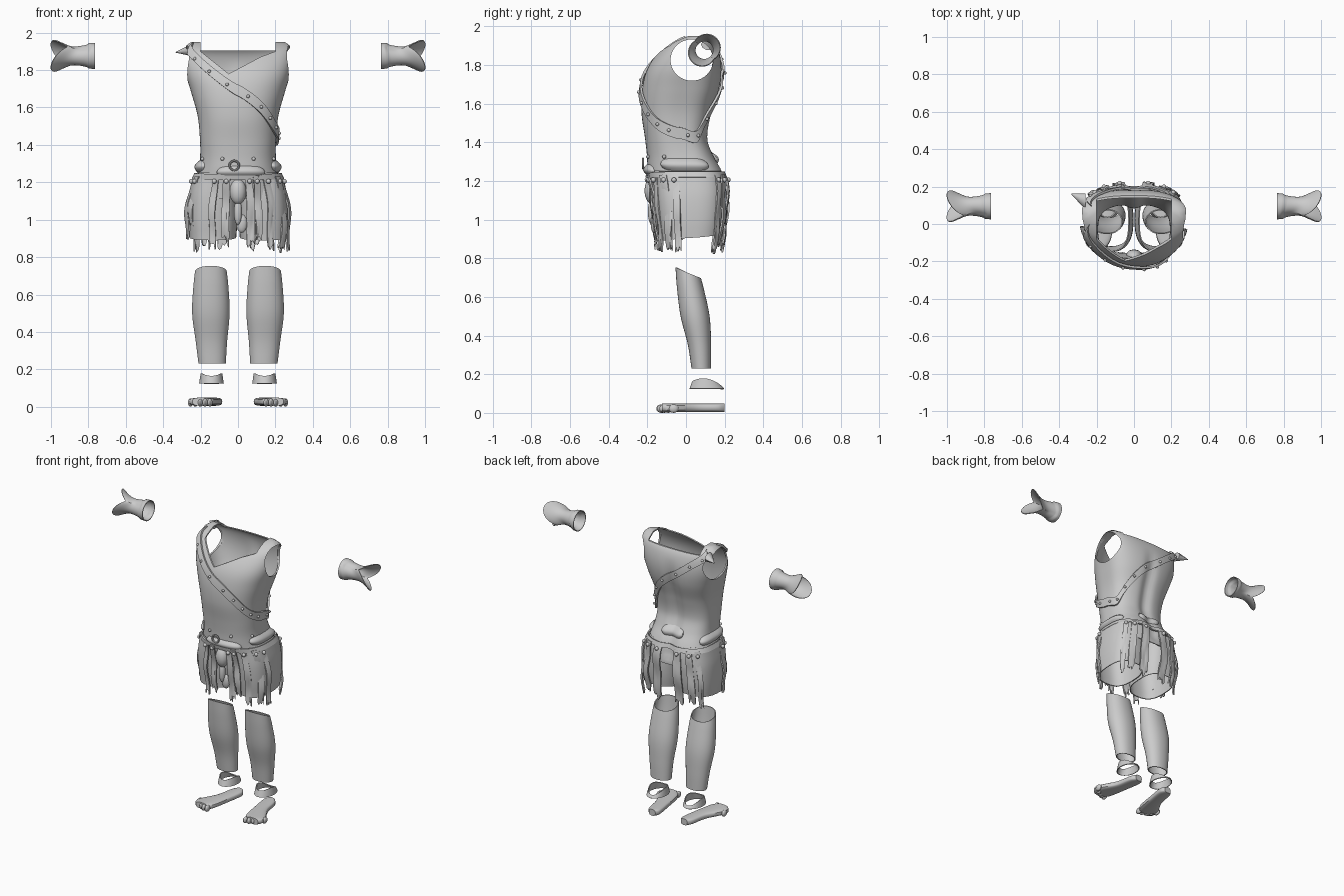
import bpy, bmesh, random
from math import sin, cos, pi, radians, exp
from mathutils import Matrix, Vector

random.seed(4)
if "Cube" in bpy.data.objects:
    bpy.data.objects.remove(bpy.data.objects["Cube"])

GREY = bpy.data.materials.new("plain grey")
GREY.use_nodes = True
GREY.diffuse_color = (0.6, 0.6, 0.6, 1)
GREY.node_tree.nodes["Principled BSDF"].inputs["Base Color"].default_value = (0.6, 0.6, 0.6, 1)


def curve(rows, k):
    """Smooth interpolation of table rows keyed by their first value."""
    k = min(max(k, rows[0][0]), rows[-1][0])
    i = 0
    while i < len(rows) - 2 and k > rows[i + 1][0]:
        i += 1
    a, b = rows[i], rows[i + 1]
    p, n = rows[max(i - 1, 0)], rows[min(i + 2, len(rows) - 1)]
    d = b[0] - a[0]
    s = (k - a[0]) / d
    out = []
    for c in range(1, len(a)):
        m0 = (b[c] - p[c]) / (b[0] - p[0]) * d
        m1 = (n[c] - a[c]) / (n[0] - a[0]) * d
        out.append(a[c] * (1 + 2 * s) * (1 - s) ** 2 + m0 * s * (1 - s) ** 2
                   + b[c] * s * s * (3 - 2 * s) + m1 * s * s * (s - 1))
    return out


def power(v, p):
    return abs(v) ** p * (1 if v >= 0 else -1)


def finish(name, bm, thick=0, outward=False, mirror=False, cutters=()):
    mesh = bpy.data.meshes.new(name)
    bm.to_mesh(mesh)
    bm.free()
    ob = bpy.data.objects.new(name, mesh)
    bpy.context.scene.collection.objects.link(ob)
    mesh.materials.append(GREY)
    if thick:
        m = ob.modifiers.new("thickness", "SOLIDIFY")
        m.thickness, m.offset = thick, 1 if outward else -1
    for c in cutters:
        m = ob.modifiers.new("cut", "BOOLEAN")
        m.object, m.operation, m.solver = c, "DIFFERENCE", "EXACT"
    if mirror:
        m = ob.modifiers.new("mirror", "MIRROR")
        m.use_mirror_merge = False
    bpy.ops.object.select_all(action="DESELECT")
    ob.select_set(True)
    bpy.context.view_layer.objects.active = ob
    for m in list(ob.modifiers):
        bpy.ops.object.modifier_apply(modifier=m.name)
    bpy.ops.object.shade_smooth_by_angle(angle=radians(40))
    return ob


def sheet(name, nu, nv, func, wrap=False, caps=(), **kw):
    """Grid surface from func(u, v), optionally closed around u and capped."""
    bm = bmesh.new()
    cols = nu if wrap else nu + 1
    g = [[bm.verts.new(func(i / nu, j / nv)) for i in range(cols)] for j in range(nv + 1)]
    for j in range(nv):
        for i in range(nu):
            k = (i + 1) % cols
            bm.faces.new((g[j][i], g[j][k], g[j + 1][k], g[j + 1][i]))
    for c in caps:
        bm.faces.new(g[c] if c else g[c][::-1])
    if len(caps) == 2:
        bmesh.ops.recalc_face_normals(bm, faces=bm.faces)
    return finish(name, bm, **kw)


def blobs(name, items, mirror=False):
    """Several ellipsoids (centre, radii) in one object."""
    bm = bmesh.new()
    for c, r in items:
        bmesh.ops.create_uvsphere(bm, u_segments=12, v_segments=8, radius=1,
                                  matrix=Matrix.Translation(c) @ Matrix.Diagonal((*r, 1)))
    return finish(name, bm, mirror=mirror)


def prism(name, pts, y0, y1):
    bm = bmesh.new()
    f = bm.faces.new([bm.verts.new((x, y0, z)) for x, z in pts])
    r = bmesh.ops.extrude_face_region(bm, geom=[f])
    for v in r["geom"]:
        if isinstance(v, bmesh.types.BMVert):
            v.co.y = y1
    bmesh.ops.recalc_face_normals(bm, faces=bm.faces)
    return finish(name, bm)


# Body sections: height, half width, front, back
BODY = [(0.82, .265, -.145, .175), (1.0, .272, -.16, .2), (1.1, .262, -.17, .208),
        (1.2, .24, -.185, .205), (1.26, .215, -.198, .185), (1.33, .203, -.202, .145),
        (1.42, .203, -.212, .115), (1.55, .215, -.23, .135), (1.68, .25, -.226, .175),
        (1.78, .28, -.2, .185), (1.87, .294, -.14, .17), (1.92, .288, -.08, .14),
        (1.95, .25, 0, .09)]


def body(deg, z, off=0):
    hw, yf, yb = curve(BODY, z)
    t = radians(deg)
    c, s = cos(t), sin(t)
    x = (hw + off) * power(c, .85)
    y = (yf + yb) / 2 + ((yb - yf) / 2 + off) * power(s, .6 if s > 0 else .85)
    if s > 0 and z > 1.15:  # spine groove
        y -= .022 * exp(-(x / .04) ** 2) * min(1, max(0, (1.85 - z) * 5))
    return Vector((x, y, z))


# Breastplate shell with neck and arm openings
neck = prism("neck_cutter", [(-.2, 2.1), (-.2, 1.9), (-.05, 1.78), (.12, 1.87), (.2, 1.9), (.2, 2.1)], -.5, .06)
nape = prism("nape_cutter", [(-.2, 2.1), (-.2, 1.905), (.2, 1.905), (.2, 2.1)], 0, .5)
arm = sheet("arm_cutter", 40, 1, lambda u, v: (.215 + .2 * v, .03 + .11 * cos(2 * pi * u), 1.825 + .107 * sin(2 * pi * u)),
            wrap=True, caps=(0, -1), mirror=True)
cutters = (neck, nape, arm)
sheet("torso_shell", 96, 44, lambda u, v: body(360 * u, 1.25 + .7 * v), wrap=True, caps=(-1,),
      thick=.01, cutters=cutters)
for c in cutters:
    bpy.data.objects.remove(c)

# Diagonal studded strap
STRAP = [(-150, 1.91), (-132, 1.85), (-90, 1.69), (-62, 1.6), (-30, 1.5), (0, 1.45),
         (25, 1.43), (45, 1.52), (90, 1.72), (120, 1.84), (145, 1.91)]


def strap_point(u, v):
    t = -150 + 295 * u
    return body(t, min(curve(STRAP, t)[0] + (v - .5) * .06, 1.94), .004)


sheet("chest_strap", 120, 4, strap_point, thick=.012, outward=True)
blobs("strap_studs", [(body(t, curve(STRAP, t)[0], .018), (.009,) * 3) for t in range(-135, 140, 18)])


# Pointed end of the strap on the shoulder
def spike(u, v):
    a = 2 * pi * u
    r = .04 * (1 - v) + .002
    return (-.26 - .075 * v, .12 + .04 * v + r * cos(a), 1.905 - .01 * v + r * .7 * sin(a))


sheet("shoulder_point", 10, 3, spike, wrap=True, caps=(0, -1))


# Belt with raised pads, ring and studs
def pad(name, t0, t1, z, h):
    def f(u, v):
        e = (max(0, 1 - (2 * u - 1) ** 4)) ** .5
        return body(t0 + (t1 - t0) * u, z + (v - .5) * h * e, .002 + .022 * e * sin(pi * v))
    sheet(name, 24, 8, f)


for name, t0, t1, z in (("front_belt_pad", -118, -52, 1.255), ("left_belt_pad", -35, 32, 1.285),
                        ("right_belt_pad", 148, 215, 1.285), ("back_belt_pad", 70, 110, 1.32)):
    pad(name, t0, t1, z, .062)
sheet("belt_band", 80, 2, lambda u, v: body(360 * u, 1.215 + .03 * v, .004), wrap=True, thick=.01, outward=True)


def buckle(u, v):
    r = .025 + .006 * cos(2 * pi * v)
    return (-.02 + r * cos(2 * pi * u), -.222 + .006 * sin(2 * pi * v), 1.29 + r * sin(2 * pi * u))


sheet("belt_ring", 24, 8, buckle, wrap=True)
blobs("belt_studs", [(body(t, 1.325, .004), (.01,) * 3) for t in (-155, -110, -70, -25)])

# Hip wrap and the two leg tubes of the shorts
sheet("hip_wrap", 72, 5, lambda u, v: body(360 * u, 1.11 + .14 * v, -.006), wrap=True, thick=.006)
SHORT = [(.9, .125, -.125, .17), (1.0, .132, -.14, .185), (1.12, .128, -.15, .19), (1.22, .11, -.15, .18)]


def shorts(u, v):
    t = 2 * pi * u
    low = .905 + .015 * sin(t)
    z = low + (1.22 - low) * v
    rx, yf, yb = curve(SHORT, z)
    return (.135 + rx * power(cos(t), .75), (yf + yb) / 2 + (yb - yf) / 2 * power(sin(t), .75), z)


sheet("shorts_legs", 48, 12, shorts, wrap=True, thick=.006, mirror=True)

# Ragged hanging strips with studs on top
STRIPS = [(-166, 7, .9), (-152, 6, .97), (-116, 4, .84), (-101, 4, .88), (-79, 4, .85), (-70, 4, .88),
          (-54, 5, .84), (-32, 6, .84), (-16, 5, .83), (38, 5, .83), (55, 6, .87), (76, 6, .84),
          (104, 6, .84), (125, 6, .87), (142, 5, .83)]
for t, half, low in STRIPS:
    ends = [low + random.uniform(-.01, .04) for _ in range(7)]

    def strip(u, v):
        z = ends[round(u * 6)] * (1 - v) + 1.23 * v
        return body(t + half * (2 * u - 1), z, .006 + .006 * sin(v * 9 + t))
    sheet("hanging_strip", 6, 14, strip, thick=.009, outward=True)
blobs("strip_studs", [(body(t, 1.205, .018), (.013,) * 3) for t, _, _ in STRIPS])

# Knotted cloth in front
blobs("front_knot", [((0, -.175, 1.15), (.045, .04, .07)), ((0, -.175, 1.04), (.022, .022, .07)),
                     ((.02, -.165, .98), (.03, .018, .05))])


# Shin guards
SHIN = [(.22, .138, .072, .03, .13), (.35, .142, .084, .01, .13), (.5, .145, .1, -.028, .122),
        (.65, .145, .093, -.047, .09), (.76, .145, .08, -.055, .06)]


def shin(u, v):
    t = 2 * pi * u
    z = .23 + v * (.495 - .028 * sin(t))
    cx, rx, yf, yb = curve(SHIN, z)
    return (cx + rx * power(cos(t), .9), (yf + yb) / 2 + (yb - yf) / 2 * sin(t), z)


sheet("shin_guards", 40, 20, shin, wrap=True, thick=.006, mirror=True)


# Ankle bands
def ankle(u, v):
    t = 2 * pi * u
    top = .165 + .012 * cos(2 * t) - .012 * sin(t)
    return (.142 + (.066 - .008 * v) * cos(t), .108 + (.09 - .015 * v) * sin(t), .125 + (top - .125) * v)


sheet("ankle_bands", 36, 4, ankle, wrap=True, thick=.006, mirror=True)

# Foot soles with toes
SOLE = [(0, .125, .025), (.08, .127, .043), (.45, .148, .048), (.78, .185, .068), (.93, .196, .064), (1, .198, .045)]


def sole(u, v):
    cx, hw = curve(SOLE, v)
    t = 2 * pi * u
    return (cx + hw * cos(t), .2 - .325 * v, .027 + .022 * power(sin(t), .5))


sheet("foot_soles", 24, 20, sole, wrap=True, caps=(0, -1), mirror=True)
blobs("toes", [((.15 + .026 * i, -.128 + .004 * i * i, .022), (.014, .026, .022)) for i in range(5)], mirror=True)

# Forearm cuffs with split, flared outer ends
CUFF = [(0, .07), (.16, .067), (.2, .06), (.5, .05), (.7, .055), (1, .08)]


def cuff(u, v):
    t = 2 * pi * u
    lobe = abs(cos(t - .8))
    r = curve(CUFF, v)[0] * (1 + .25 * v ** 3 * (lobe - .5))
    return (.765 + v * (.145 + .09 * lobe), .095 + r * cos(t), 1.876 + r * sin(t))


sheet("forearm_cuffs", 40, 20, cuff, wrap=True, thick=.005, mirror=True)
